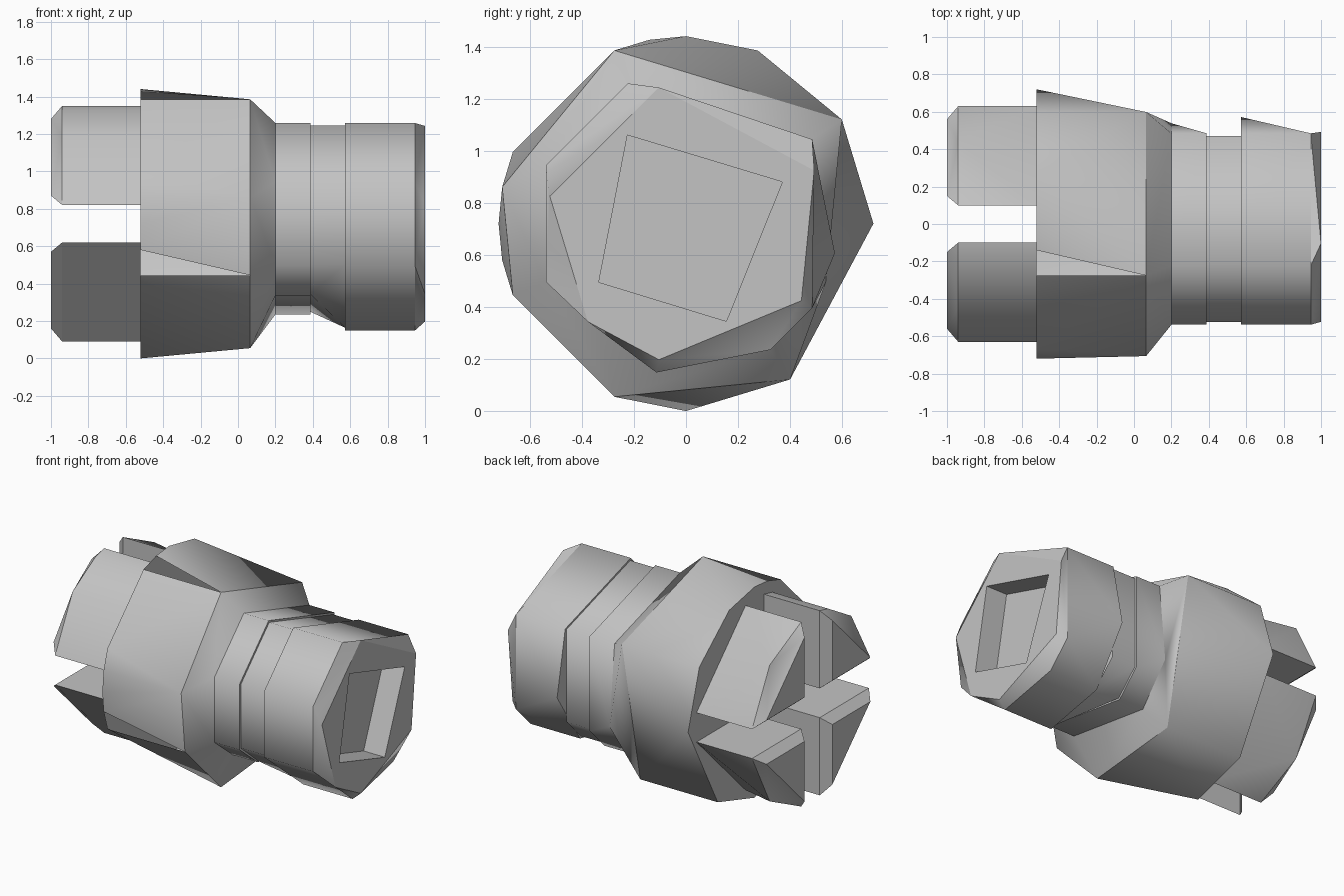
import bpy
import bmesh
import math
from mathutils import Vector

cube = bpy.data.objects.get("Cube")
if cube:
    bpy.data.objects.remove(cube, do_unlink=True)

AXIS_Z = 0.72   # height of the shaft axis
STEPS = 32      # angular divisions the section corners sit on

steel = bpy.data.materials.new("plain_grey")
steel.use_nodes = True
grey = (0.55, 0.55, 0.55, 1)
steel.diffuse_color = grey
steel.node_tree.nodes["Principled BSDF"].inputs["Base Color"].default_value = grey


def section(x, radius, corners):
    """Corner points of a faceted section around the shaft axis."""
    return [Vector((x, radius * math.cos(k * math.tau / STEPS),
                    AXIS_Z + radius * math.sin(k * math.tau / STEPS))) for k in corners]


def finish(name, bm):
    mesh = bpy.data.meshes.new(name)
    bm.to_mesh(mesh)
    bm.free()
    mesh.materials.append(steel)
    obj = bpy.data.objects.new(name, mesh)
    bpy.context.collection.objects.link(obj)
    return obj


def hull(name, points, open_ends=(), limit=75, holes=()):
    """Skin of the points, open at given x, without the facets made of given corners."""
    bm = bmesh.new()
    for p in points:
        bm.verts.new(p)
    bmesh.ops.convex_hull(bm, input=bm.verts[:])
    drop = []
    for f in bm.faces:
        at_open_end = any(all(abs(v.co.x - x) < 1e-4 for v in f.verts) for x in open_ends)
        is_hole = any(all(min((v.co - c).length for c in h) < 1e-3 for v in f.verts)
                      for h in holes)
        if at_open_end or is_hole:
            drop.append(f)
    bmesh.ops.delete(bm, geom=drop, context="FACES")
    bmesh.ops.dissolve_limit(bm, angle_limit=0.01, verts=bm.verts[:], edges=bm.edges[:])
    bm.normal_update()
    for f in bm.faces:
        f.smooth = abs(f.normal.x) < 0.98
    for e in bm.edges:
        flat = any(not f.smooth for f in e.link_faces)
        bent = e.is_manifold and e.calc_face_angle(0) > math.radians(limit)
        e.smooth = not (flat or bent)
    return finish(name, bm)


# Wide body, with two small open facets along its rim
body_back = section(-0.52, 0.72, (0, 3, 6, 8, 9, 10, 14, 15, 16, 17, 18, 24, 27))
body_front = section(0.065, 0.72, (3, 10, 15, 18, 22, 27))
gaps = [section(-0.52, 0.72, (k - 1, k)) + section(0.065, 0.72, (k,)) for k in (10, 18)]
hull("body", body_back + body_front, open_ends=(0.065,), holes=gaps)

# Tapered collar down to the neck
neck_back = section(0.20, 0.583, (3, 10, 14, 18, 27, 30)) + section(0.20, 0.513, (20.3,))
hull("collar", body_front + neck_back, open_ends=(0.065, 0.20))

# Neck ring and the groove in front of it
neck_front = section(0.388, 0.583, (3, 10, 14, 18, 27, 29)) + section(0.388, 0.513, (20.3,))
hull("neck_ring", neck_back + neck_front, open_ends=(0.20,))
hull("groove", section(0.388, 0.567, (3, 10, 14, 18, 27, 29)) + section(0.388, 0.505, (20.3,))
     + section(0.573, 0.567, (3, 10, 14, 18, 23, 27, 29)), open_ends=(0.388, 0.573))

# Hub and its chamfered tip
hub_front = section(0.945, 0.583, (3, 10, 14, 18, 23, 27, 29))
hull("hub", section(0.573, 0.583, (3, 10, 14, 18, 23, 27, 31)) + hub_front,
     open_ends=(0.945,))
tip = section(1.0, 0.533, (2, 9, 15, 20, 23, 29))
hull("hub_tip", hub_front + tip, open_ends=(0.945, 1.0))

# End face with a four-sided blind socket
bm = bmesh.new()
corners = ((-0.225, 1.06), (0.37, 0.88), (0.155, 0.345), (-0.335, 0.495))
outer = [bm.verts.new(p) for p in tip]
mouth = [bm.verts.new((1.0, y, z)) for y, z in corners]
floor = [bm.verts.new((0.84, y, z)) for y, z in corners]
rim = [bm.edges.new((loop[i - 1], loop[i])) for loop in (outer, mouth) for i in range(len(loop))]
bmesh.ops.triangle_fill(bm, edges=rim, use_beauty=True, normal=(1, 0, 0))
bmesh.ops.dissolve_limit(bm, angle_limit=0.01, verts=bm.verts[:], edges=bm.edges[:])
for i in range(4):
    bm.faces.new((mouth[i - 1], mouth[i], floor[i], floor[i - 1]))
bm.faces.new(floor)
bmesh.ops.recalc_face_normals(bm, faces=bm.faces[:])
bm.normal_update()
face = max(bm.faces, key=lambda f: f.calc_center_median().x)
if face.normal.x < 0:
    bmesh.ops.reverse_faces(bm, faces=bm.faces[:])
finish("end_socket", bm)

# Four quadrant jaws, each with a tip chamfered all round
wedge = [(0.10, 0.10), (0.63, 0.10), (0.10, 0.63)]
bulge = [(0.44, 0.465)]
shoulder_lip = [(0.19, 0.61)]
# Extra outer corners at the root and at the shoulder of each jaw
jaws = {
    "upper_back": (1, 1, [], bulge),
    "lower_back": (1, -1, [], bulge),
    "upper_front": (-1, 1, bulge + shoulder_lip, bulge + shoulder_lip),
    "lower_front": (-1, -1, [], []),
}
for name, (y_sign, z_sign, root_extra, shoulder_extra) in jaws.items():
    root, shoulder, end = [
        [Vector((x, y * y_sign, AXIS_Z + z * z_sign)) for y, z in ring]
        for x, ring in ((-0.52, wedge + root_extra), (-0.94, wedge + shoulder_extra),
                        (-1.0, [(0.15, 0.15), (0.56, 0.15), (0.15, 0.56)]))]
    hull(f"{name}_jaw", root + shoulder, open_ends=(-0.94,))
    hull(f"{name}_jaw_tip", shoulder + end, open_ends=(-0.94,), limit=40)
